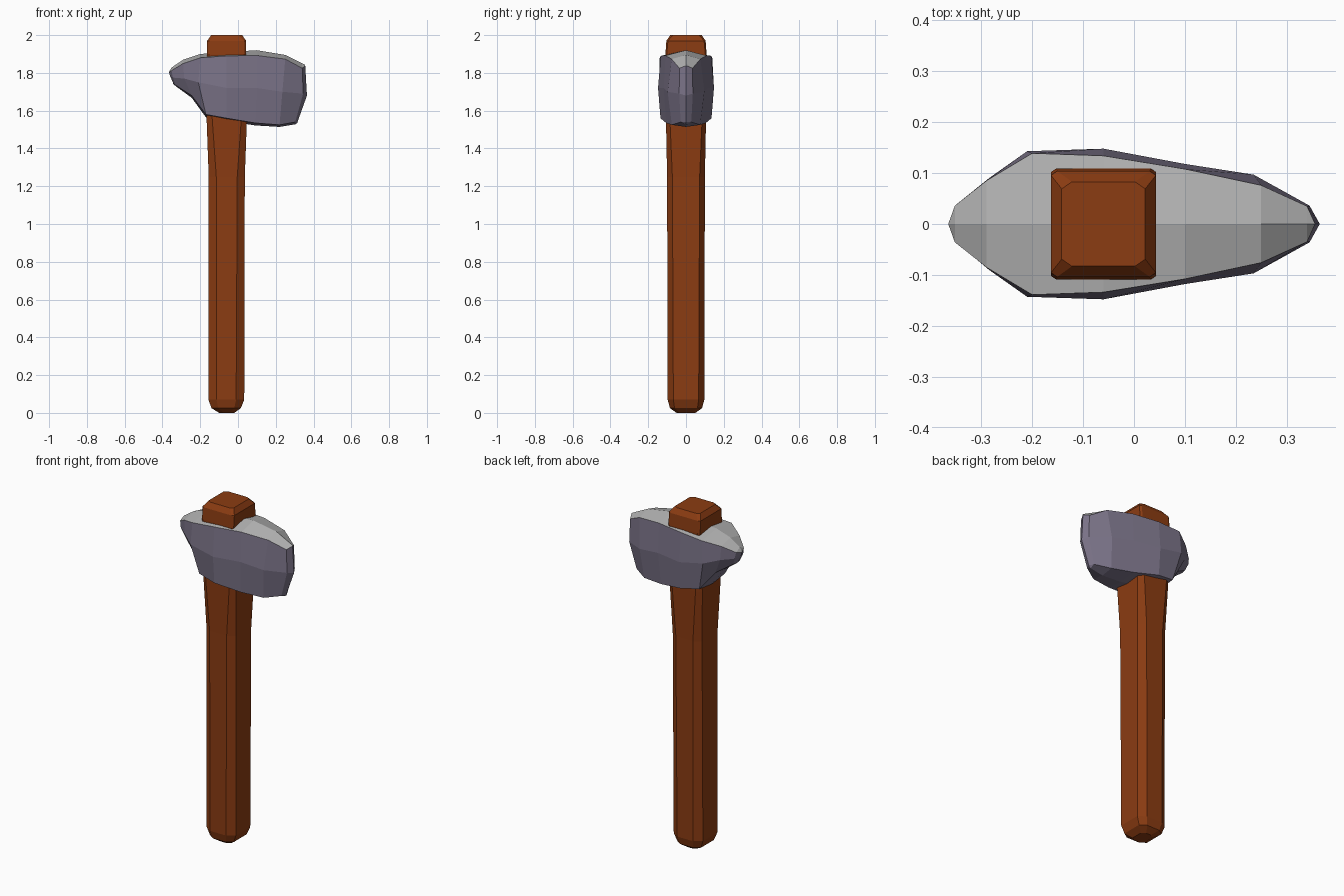
import bpy, bmesh


def material(name, rgb):
    m = bpy.data.materials.new(name)
    m.diffuse_color = (*rgb, 1)
    return m


def loft(name, rings, mats, tol=0.0005):
    """Skin a series of closed rings with flat faces and cap the ends."""
    bm = bmesh.new()
    rows = [[bm.verts.new(p) for p in ring] for ring in rings]
    n = len(rows[0])
    for a, b in zip(rows, rows[1:]):
        for i in range(n):
            j = (i + 1) % n
            f = bm.faces.new((a[i], a[j], b[j], b[i]))
            # the first and last strip carry the second colour, if there is one
            f.material_index = 1 if len(mats) > 1 and i in (0, n - 1) else 0
    if len(mats) == 1:
        bm.faces.new(rows[0])
        bm.faces.new(rows[-1])
    bmesh.ops.remove_doubles(bm, verts=bm.verts, dist=tol)
    bmesh.ops.recalc_face_normals(bm, faces=bm.faces)
    me = bpy.data.meshes.new(name)
    bm.to_mesh(me)
    bm.free()
    for m in mats:
        me.materials.append(m)
    ob = bpy.data.objects.new(name, me)
    bpy.context.collection.objects.link(ob)
    return ob


wood = material("brown wood", (0.26, 0.045, 0.006))
stone = material("purple grey stone", (0.20, 0.175, 0.25))
edge = material("light grey top", (0.45, 0.45, 0.45))


# Handle: chamfered rectangle swept upwards (z, x min, x max, half depth, chamfer)
def octagon(z, x0, x1, h, c):
    d = c * 0.7
    return [(x0 + c, -h, z), (x1 - c, -h, z), (x1, -h + d, z), (x1, h - d, z),
            (x1 - c, h, z), (x0 + c, h, z), (x0, h - d, z), (x0, -h + d, z)]


levels = [(0.0, -0.10, -0.02, 0.05, 0.025), (0.025, -0.14, 0.015, 0.085, 0.035),
          (0.07, -0.157, 0.033, 0.097, 0.043), (1.25, -0.155, 0.036, 0.100, 0.040),
          (1.55, -0.166, 0.047, 0.106, 0.030), (1.90, -0.163, 0.043, 0.109, 0.010),
          (1.97, -0.163, 0.043, 0.104, 0.012), (2.0, -0.142, 0.022, 0.083, 0.020)]
loft("handle", [octagon(*l) for l in levels], [wood])

# Head: mirrored cross-sections from the beak (-x) to the blade (+x)
# (top x, ridge z, top half width, top z), (mid x, half width, z), (low x, half width, z, keel z)
sections = [
    ((-0.365, 1.805, 0, 1.803), (-0.360, 0, 1.785), (-0.343, 0, 1.745, 1.742)),
    ((-0.352, 1.828, 0.036, 1.812), (-0.345, 0.040, 1.775), (-0.330, 0.030, 1.735, 1.730)),
    ((-0.290, 1.870, 0.085, 1.850), (-0.285, 0.090, 1.770), (-0.245, 0.075, 1.680, 1.668)),
    ((-0.200, 1.900, 0.139, 1.880), (-0.210, 0.143, 1.750), (-0.170, 0.118, 1.580, 1.565)),
    ((-0.060, 1.910, 0.134, 1.890), (-0.060, 0.148, 1.720), (-0.060, 0.135, 1.560, 1.545)),
    ((0.100, 1.920, 0.108, 1.892), (0.100, 0.118, 1.720), (0.090, 0.105, 1.535, 1.522)),
    ((0.250, 1.895, 0.076, 1.873), (0.235, 0.097, 1.700), (0.220, 0.075, 1.525, 1.514)),
    ((0.340, 1.850, 0.035, 1.825), (0.345, 0.036, 1.690), (0.303, 0.028, 1.540, 1.528)),
    ((0.356, 1.842, 0, 1.838), (0.365, 0, 1.680), (0.315, 0, 1.540, 1.535)),
]
rings = []
for (xt, zr, yt, zt), (xm, ym, zm), (xl, yl, zl, zk) in sections:
    side = [(xt, yt, zt), (xm, ym, zm), (xl, yl, zl)]
    mirrored = [(x, -y, z) for x, y, z in reversed(side)]
    rings.append([(xt, 0, zr)] + side + [(xl, 0, zk)] + mirrored)
loft("hammer_head", rings, [stone, edge])
